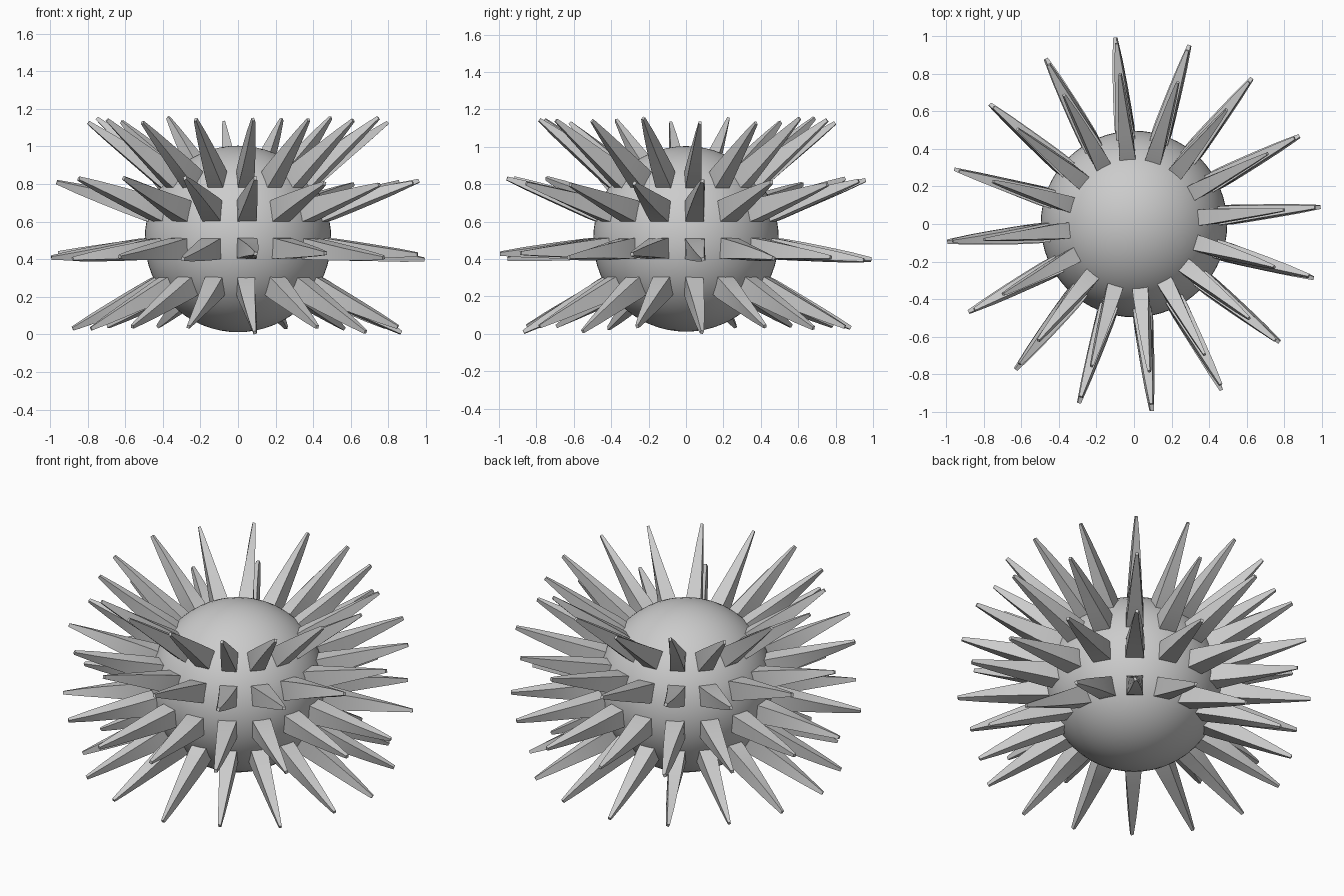
import bpy, bmesh, random
from math import radians, cos, sin
from mathutils import Vector

if "Cube" in bpy.data.objects:
    bpy.data.objects.remove(bpy.data.objects["Cube"])

random.seed(4)
CENTRE = Vector((0, 0, 0.508))
COUNT = 16
START = 5.6  # azimuth of the first spike, degrees

# Round body
bpy.ops.mesh.primitive_uv_sphere_add(segments=64, ring_count=32, radius=0.496, location=CENTRE)
body = bpy.context.object
body.name = "body"
bpy.ops.object.shade_smooth()

# distance fraction, width fraction along one spike
STATIONS = [(0, 1), (0.12, 0.97), (0.32, 0.8), (0.55, 0.6), (0.78, 0.4), (1, 0.17)]


def direction(az, el):
    return Vector((cos(az) * cos(el), sin(az) * cos(el), sin(el)))


def add_spike(bm, az, el_base, el_tip, length, width, height):
    tip_az = az + radians(random.uniform(-0.4, 0.4))
    tip_el = el_tip + radians(random.uniform(-1.5, 1.0))
    twist = radians(random.uniform(-25, 25))
    base = direction(az, el_base) * 0.465
    tip = direction(tip_az, tip_el) * length
    axis = (tip - base).normalized()
    side = Vector((-sin(az), cos(az), 0))
    up = axis.cross(side).normalized()
    side = up.cross(axis)
    loops = []
    for t, w in STATIONS:
        c = CENTRE + base.lerp(tip, t)
        a = twist * t
        s, u = side * cos(a) + up * sin(a), up * cos(a) - side * sin(a)
        loops.append([bm.verts.new(c + s * (i * width * w / 2) + u * (j * height * w / 2))
                      for i, j in ((-1, -1), (1, -1), (1, 1), (-1, 1))])
    for lo, hi in zip(loops, loops[1:]):
        for k in range(4):
            n = (k + 1) % 4
            bm.faces.new((lo[k], lo[n], hi[n], hi[k]))
    bm.faces.new(loops[0][::-1])
    bm.faces.new(loops[-1])


# Four rings of tapered square spikes: base elevation, tip elevation, length, width, height
RINGS = {
    "upper_spikes": (40, 39, 1.013, 0.085, 0.11),
    "upper_middle_spikes": (17.5, 17.7, 1.015, 0.1, 0.115),
    "lower_middle_spikes": (-6, -5.2, 1.002, 0.105, 0.11),
    "lower_spikes": (-31, -28.5, 1.005, 0.095, 0.11),
}
for name, (eb, et, length, w, h) in RINGS.items():
    bm = bmesh.new()
    for k in range(COUNT):
        add_spike(bm, radians(START + k * 360 / COUNT), radians(eb), radians(et), length, w, h)
    bmesh.ops.recalc_face_normals(bm, faces=bm.faces)
    mesh = bpy.data.meshes.new(name)
    bm.to_mesh(mesh)
    bm.free()
    ob = bpy.data.objects.new(name, mesh)
    bpy.context.collection.objects.link(ob)
    bpy.ops.object.select_all(action='DESELECT')
    ob.select_set(True)
    bpy.context.view_layer.objects.active = ob
    bpy.ops.object.shade_smooth_by_angle(angle=radians(40))
